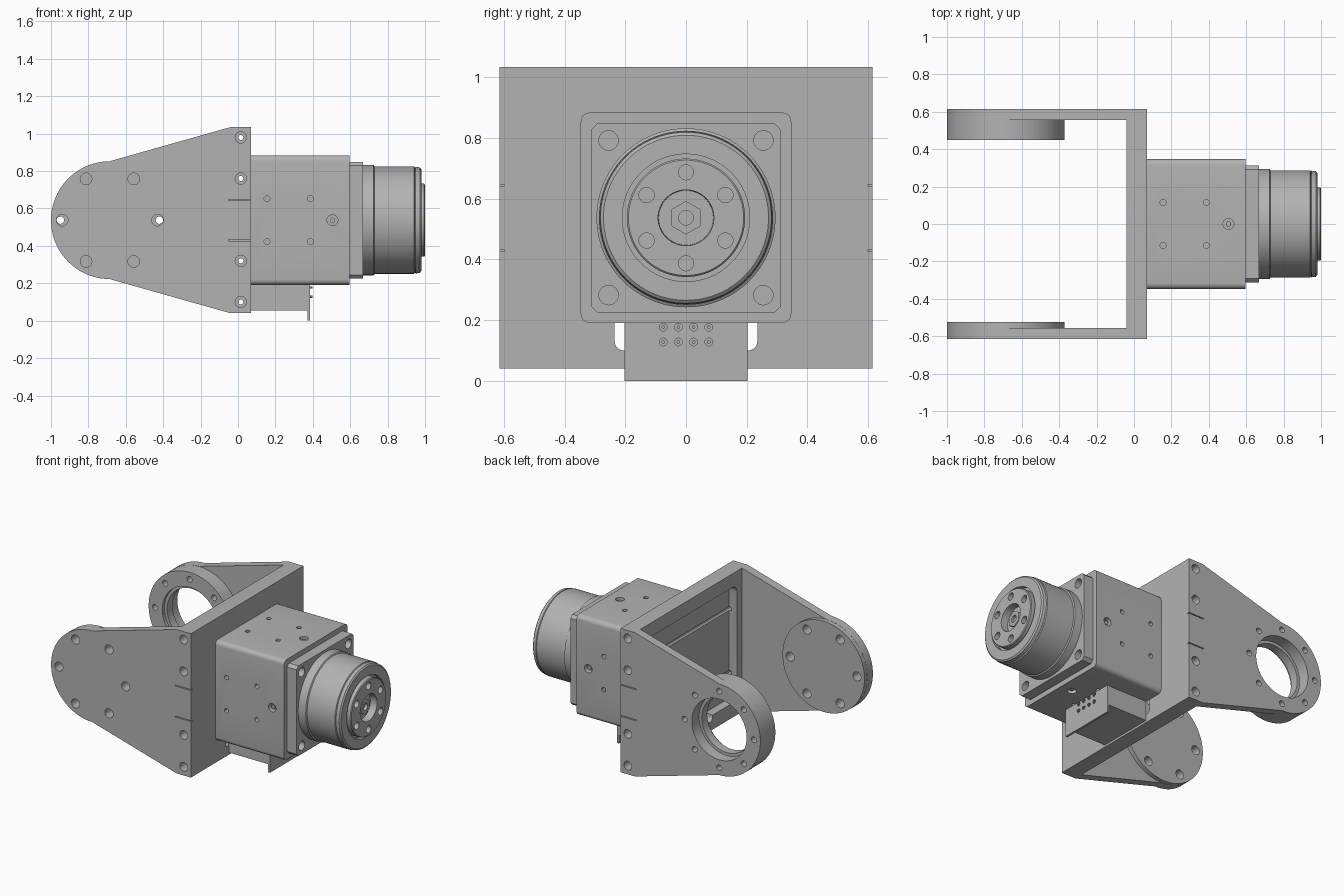
import bpy, bmesh, math
from mathutils import Vector

if "Cube" in bpy.data.objects:
    bpy.data.objects.remove(bpy.data.objects["Cube"], do_unlink=True)

grey = bpy.data.materials.new("machined_grey")
grey.use_nodes = True
grey.diffuse_color = (0.45, 0.45, 0.45, 1)
grey.node_tree.nodes["Principled BSDF"].inputs["Base Color"].default_value = grey.diffuse_color

MID = 0.5375          # height of the motor axis
HUB = -0.685          # x of the pivot axis
W, WALL = 0.615, 0.06  # bracket half width and cheek thickness


def place(axis, t, u, v):
    return {"x": (t, u, v), "y": (u, t, v), "z": (u, v, t)}[axis]


def finish(name, bm):
    bmesh.ops.remove_doubles(bm, verts=bm.verts, dist=1e-5)
    bmesh.ops.recalc_face_normals(bm, faces=bm.faces)
    mesh = bpy.data.meshes.new(name)
    bm.to_mesh(mesh)
    bm.free()
    mesh.materials.append(grey)
    ob = bpy.data.objects.new(name, mesh)
    bpy.context.collection.objects.link(ob)
    return ob


def add_prism(bm, axis, pts, a, b):
    lo = [bm.verts.new(place(axis, a, *p)) for p in pts]
    hi = [bm.verts.new(place(axis, b, *p)) for p in pts]
    bm.faces.new(lo)
    bm.faces.new(hi)
    for i in range(len(pts)):
        j = (i + 1) % len(pts)
        bm.faces.new((lo[i], lo[j], hi[j], hi[i]))


def prism(name, axis, pts, a, b):
    bm = bmesh.new()
    add_prism(bm, axis, pts, a, b)
    return finish(name, bm)


def circle(u, v, r, n=24, start=0.0, sweep=2 * math.pi):
    return [(u + r * math.cos(start + sweep * i / n), v + r * math.sin(start + sweep * i / n))
            for i in range(n)]


def rounded(u0, u1, v0, v1, r=0.0, n=5):
    if r == 0:
        return [(u0, v0), (u1, v0), (u1, v1), (u0, v1)]
    pts = []
    corners = [(u1 - r, v1 - r), (u0 + r, v1 - r), (u0 + r, v0 + r), (u1 - r, v0 + r)]
    for k, (u, v) in enumerate(corners):
        pts += circle(u, v, r, n, k * math.pi / 2, math.pi / 2)
        end = (k + 1) * math.pi / 2
        pts.append((u + r * math.cos(end), v + r * math.sin(end)))
    return pts


def ring_of(u, v, r, count, start=0.0):
    return circle(u, v, r, count, start)


def lathe(name, axis, centre, profile, steps=72):
    """Revolve (position, radius) points about an axis through centre."""
    bm = bmesh.new()
    verts = [bm.verts.new(Vector(centre) + Vector(place(axis, t, r, 0))) for t, r in profile]
    edges = [bm.edges.new(pair) for pair in zip(verts, verts[1:])]
    if profile[0][1] > 0:
        edges.append(bm.edges.new((verts[-1], verts[0])))
    bmesh.ops.spin(bm, geom=verts + edges, cent=centre, axis=place(axis, 1, 0, 0),
                   angle=2 * math.pi, steps=steps, use_merge=True)
    return finish(name, bm)


def cut(ob, *prisms):
    """Subtract a set of separate prisms, each (axis, points, start, end)."""
    bm = bmesh.new()
    for p in prisms:
        add_prism(bm, *p)
    cutter = finish("cutter", bm)
    cutter.hide_render = True
    mod = ob.modifiers.new("cut", "BOOLEAN")
    mod.operation, mod.solver, mod.object = "DIFFERENCE", "EXACT", cutter
    graph = bpy.context.evaluated_depsgraph_get()
    ob.data = bpy.data.meshes.new_from_object(ob.evaluated_get(graph))
    ob.modifiers.clear()
    bpy.data.objects.remove(cutter, do_unlink=True)


# U-shaped bracket: side outline extruded across, then hollowed between the cheeks
outline = [(0.07, 0.04), (0.07, 1.035), (-0.04, 1.035), (-0.66, 0.86)]
outline += circle(HUB, MID, 0.315, 40, math.pi / 2, math.pi)
outline += [(HUB, MID - 0.315), (-0.66, 0.215), (-0.04, 0.04)]
bracket = prism("bracket", "y", outline, -W, W)
cut(bracket, ("x", rounded(WALL - W, W - WALL, -1, 2), -2, -0.04))
cut(bracket, ("x", rounded(-0.5, 0.5, 0.14, 0.94, 0.05), -0.1, 0.02))
cut(bracket, ("x", rounded(-0.235, 0.235, 0.1, 0.3, 0.03), -0.1, 0.2))

# Edge screw holes, slits, bolt holes and the open bearing hole
edge_z = [0.98, 0.76, 0.32, 0.1]
cut(bracket, *[("y", circle(0.015, z, 0.014, 12), -1, 1) for z in edge_z])
for s in (-1, 1):
    cut(bracket, *[("y", circle(0.015, z, 0.03), s * 0.54, s * 0.7) for z in edge_z],
        *[("y", rounded(-0.05, 0.08, z - 0.003, z + 0.003), s * 0.6, s * 0.7)
          for z in (0.43, 0.645)])
disc_holes = [circle(u, v, 0.031) for u, v in ring_of(HUB, MID, 0.255, 6)]
ring_holes = [circle(u, v, 0.02, 16) for u, v in ring_of(HUB, MID, 0.265, 8)]
cut(bracket, *[("y", h, -0.7, -0.5) for h in disc_holes],
    *[("y", h, 0.5, 0.7) for h in ring_holes],
    ("y", circle(HUB, MID, 0.21, 64), 0.5, 0.7))

# Pivot pad inside the front cheek and bearing ring inside the rear cheek
pad = prism("pivot_pad", "y", circle(HUB, MID, 0.314, 80), WALL - W, -0.525)
cut(pad, *[("y", h, -0.7, -0.4) for h in disc_holes])
bearing = lathe("bearing_ring", "y", (HUB, 0, MID),
                [(0.45, 0.314), (0.555, 0.314), (0.555, 0.21), (0.535, 0.21), (0.535, 0.19),
                 (0.475, 0.19), (0.475, 0.21), (0.45, 0.21)], 80)
cut(bearing, *[("y", h, 0.4, 0.7) for h in ring_holes])

# Motor housing with tapped holes on all four sides
body = prism("motor_housing", "x", rounded(-0.347, 0.347, MID - 0.347, MID + 0.347, 0.03), 0.07, 0.595)
for axis, base in (("y", 0), ("z", MID)):
    off = MID if axis == "y" else 0
    for s in (-1, 1):
        a, b = base + s * 0.31, base + s * 0.4
        cut(body, *[(axis, circle(x, off + d, 0.016, 12), a, b)
                    for x in (0.155, 0.387) for d in (-0.115, 0.115)],
            (axis, circle(0.505, off, 0.029), a, b))
        prism("side_screw", axis, circle(0.505, off, 0.014, 12), base + s * 0.3, base + s * 0.335)

# Square flange with chamfered corners and four bolt recesses
f = 0.312
flange = prism("motor_flange", "x", rounded(-f, f, MID - f, MID + f, 0.02, 1), 0.59, 0.667)
cut(flange, *[("x", circle(y, MID + z, 0.032), 0.62, 0.7)
              for y in (-0.255, 0.255) for z in (-0.255, 0.255)])

# Round gear drum with a recessed groove around the output face
drum = lathe("gear_drum", "x", (0, 0, MID),
             [(0.66, 0), (0.66, 0.295), (0.725, 0.295), (0.73, 0.287), (0.942, 0.287),
              (0.946, 0.28), (0.95, 0.285), (0.972, 0.282), (0.98, 0.272), (0.98, 0.21),
              (0.95, 0.21), (0.95, 0.195), (0.995, 0.195), (1.0, 0.19), (1.0, 0.092),
              (0.95, 0.09), (0.95, 0)], 96)
cut(drum, *[("x", circle(u, v, 0.025), 0.955, 1.1)
            for u, v in ring_of(0, MID, 0.15, 6, math.pi / 2)])
nut = prism("output_nut", "x", circle(0, MID, 0.055, 6, math.pi / 6), 0.948, 0.975)
cut(nut, ("x", circle(0, MID, 0.024), 0.955, 1.1))

# Connector block, its upright board and the pins
prism("connector_block", "x", rounded(-0.2, 0.2, 0.055, 0.191), 0.069, 0.372)
board = prism("connector_board", "x", rounded(-0.202, 0.202, 0, 0.191), 0.371, 0.386)
pins = [(y, z) for y in (-0.075, -0.025, 0.025, 0.075) for z in (0.128, 0.177)]
cut(board, *[("x", circle(y, z, 0.013, 12), 0.375, 0.4) for y, z in pins])
for y, z in pins:
    prism("connector_pin", "x", circle(y, z, 0.006, 8), 0.37, 0.397)

# Smooth shading on the curved faces only
bpy.ops.object.select_all(action="DESELECT")
for ob in bpy.context.scene.objects:
    if ob.type == "MESH":
        ob.select_set(True)
        bpy.context.view_layer.objects.active = ob
bpy.ops.object.shade_smooth_by_angle(angle=math.radians(30))
